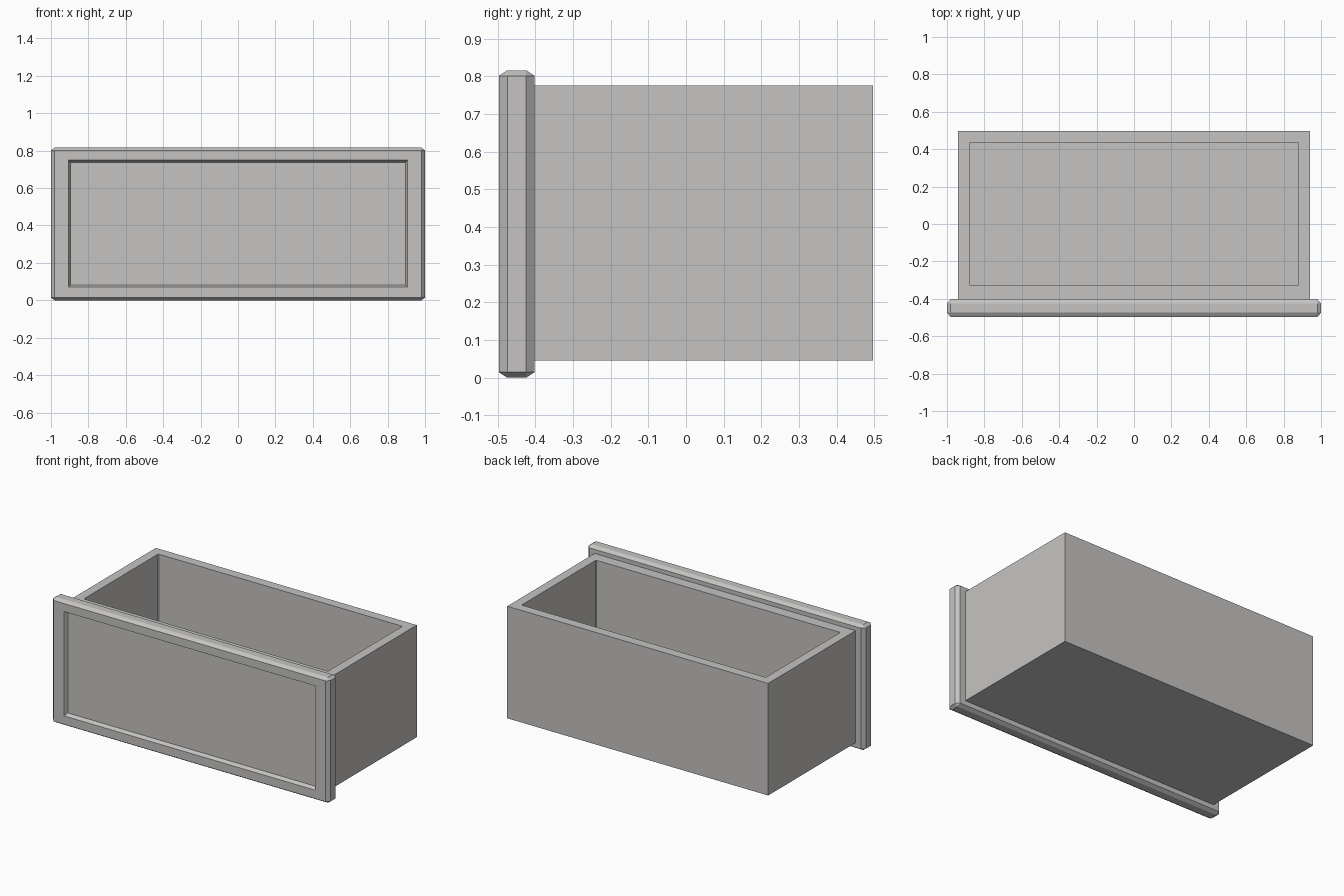
import bpy
import bmesh
from mathutils import Vector

default = bpy.data.objects.get("Cube")
if default:
    bpy.data.objects.remove(default, do_unlink=True)

grey = bpy.data.materials.new("warm_grey")
grey.use_nodes = True
grey.diffuse_color = (0.56, 0.55, 0.54, 1)
grey.node_tree.nodes["Principled BSDF"].inputs["Base Color"].default_value = grey.diffuse_color


def box(low, high):
    """Bmesh box spanning two corners."""
    bm = bmesh.new()
    bmesh.ops.create_cube(bm, size=1)
    low, high = Vector(low), Vector(high)
    bmesh.ops.scale(bm, vec=high - low, verts=bm.verts)
    bmesh.ops.translate(bm, vec=(low + high) / 2, verts=bm.verts)
    return bm


def finish(bm, name):
    bmesh.ops.recalc_face_normals(bm, faces=bm.faces)
    mesh = bpy.data.meshes.new(name)
    bm.to_mesh(mesh)
    bm.free()
    mesh.materials.append(grey)
    obj = bpy.data.objects.new(name, mesh)
    bpy.context.collection.objects.link(obj)
    return obj


def inset_to(bm, face, half_x, bottom, top, y):
    """Inset a front face to a given rectangle at depth y."""
    centre = face.calc_center_median()
    bmesh.ops.inset_region(bm, faces=[face], thickness=0.01)
    for v in face.verts:
        v.co = Vector((half_x if v.co.x > centre.x else -half_x, y,
                       top if v.co.z > centre.z else bottom))


# Front panel: chamfer differs per axis, so bevel in chamfer units then scale
chamfer = Vector((0.02, 0.0225, 0.0145))
low, high = Vector((-1, -0.497, 0)), Vector((1, -0.402, 0.816))
bm = box([a / c for a, c in zip(low, chamfer)], [b / c for b, c in zip(high, chamfer)])
bmesh.ops.bevel(bm, geom=bm.edges[:], offset=1, segments=1, affect='EDGES')
bmesh.ops.scale(bm, vec=chamfer, verts=bm.verts)

# Recessed field with sloping sides
bm.normal_update()
front = min(bm.faces, key=lambda f: f.calc_center_median().y)
inset_to(bm, front, 0.907, 0.07, 0.749, low.y)
inset_to(bm, front, 0.895, 0.082, 0.738, low.y + 0.025)
finish(bm, "drawer_front")

# Open drawer box: rim inset from the top face, then pushed down to the floor
bm = box((-0.94, -0.402, 0.045), (0.94, 0.497, 0.775))
bm.normal_update()
top = max(bm.faces, key=lambda f: f.calc_center_median().z)
bmesh.ops.inset_region(bm, faces=[top], thickness=0.03)
for v in top.verts:
    v.co.x = 0.88 if v.co.x > 0 else -0.88
    v.co.y = 0.435 if v.co.y > 0 else -0.33
well = bmesh.ops.extrude_discrete_faces(bm, faces=[top])["faces"][0]
bmesh.ops.translate(bm, vec=(0, 0, -0.67), verts=well.verts)

# Slightly eased inner corners
corners = [e for e in bm.edges
           if all(abs(v.co.x) < 0.9 for v in e.verts)
           and abs(e.verts[0].co.z - e.verts[1].co.z) > 0.5]
bmesh.ops.bevel(bm, geom=corners, offset=0.005, segments=1, affect='EDGES')
finish(bm, "drawer_box")
